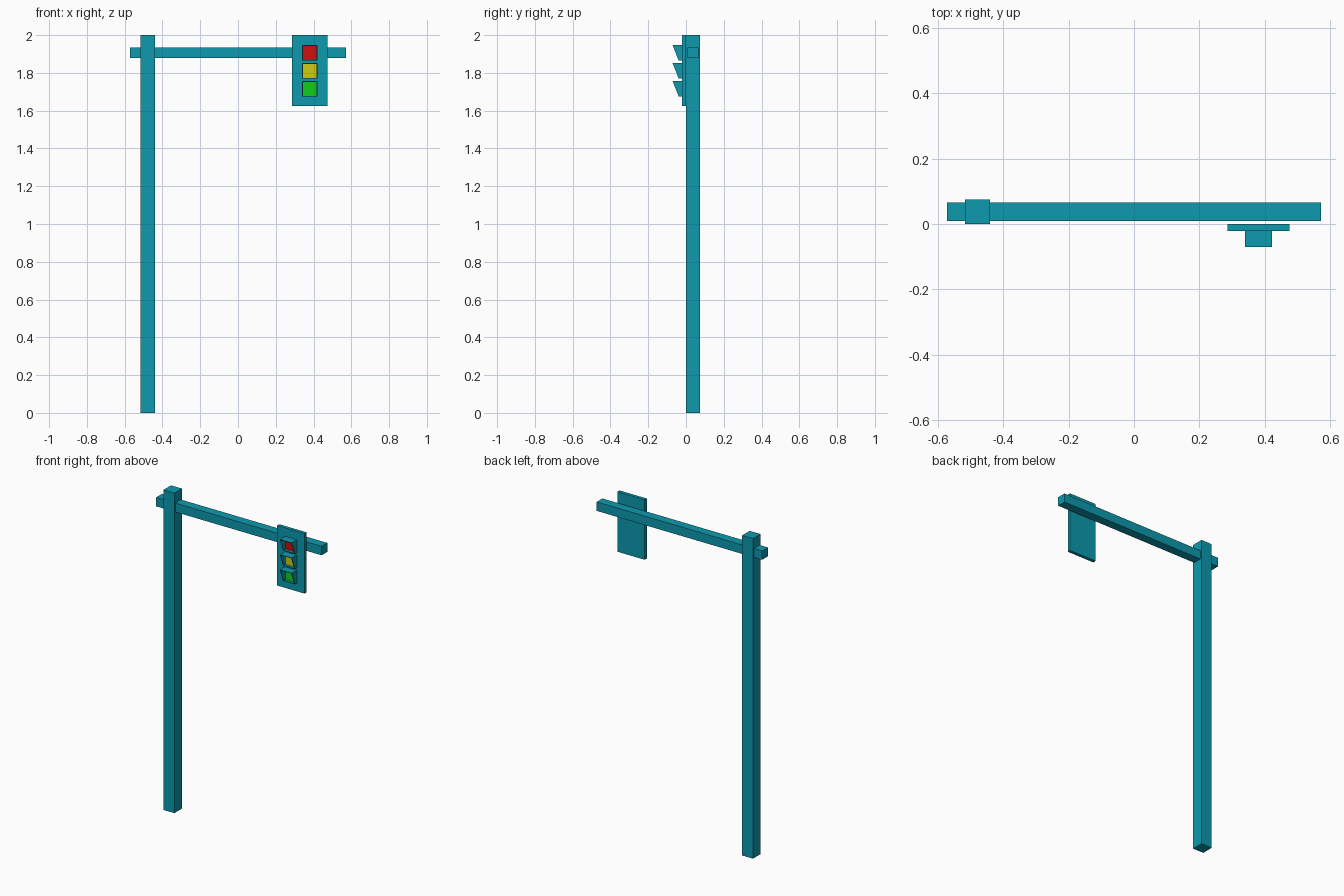
import bpy
import bmesh

cube = bpy.data.objects.get("Cube")
if cube:
    bpy.data.objects.remove(cube, do_unlink=True)


def material(name, rgb):
    m = bpy.data.materials.new(name)
    m.use_nodes = True
    m.diffuse_color = (*rgb, 1)
    m.node_tree.nodes["Principled BSDF"].inputs["Base Color"].default_value = (*rgb, 1)
    return m


teal = material("teal paint", (0.004, 0.32, 0.42))
lamp_colours = {
    "red": material("red lamp", (0.64, 0.004, 0.004)),
    "yellow": material("yellow lamp", (0.64, 0.6, 0.004)),
    "green": material("green lamp", (0.004, 0.64, 0.008)),
}


def finish(name, bm, *materials):
    bmesh.ops.recalc_face_normals(bm, faces=bm.faces)
    mesh = bpy.data.meshes.new(name)
    bm.to_mesh(mesh)
    bm.free()
    for m in materials:
        mesh.materials.append(m)
    obj = bpy.data.objects.new(name, mesh)
    bpy.context.collection.objects.link(obj)
    return obj


def box(name, low, high):
    bm = bmesh.new()
    bmesh.ops.create_cube(bm, size=1)
    for v in bm.verts:
        v.co = [h if c > 0 else l for c, l, h in zip(v.co, low, high)]
    return finish(name, bm, teal)


def hooded_lamp(name, x, z, lamp):
    """Wedge-shaped hood with a lamp sunk into its sloping front."""
    half, back, tip, foot = 0.041, -0.02, -0.071, -0.039
    bm = bmesh.new()
    profile = [(back, z - half), (foot, z - half), (tip, z + half), (back, z + half)]
    side = bm.faces.new([bm.verts.new((x - half, y, h)) for y, h in profile])
    new = bmesh.ops.extrude_face_region(bm, geom=[side])["geom"]
    for v in new:
        if isinstance(v, bmesh.types.BMVert):
            v.co.x = x + half
    bmesh.ops.recalc_face_normals(bm, faces=bm.faces)
    # Hollow out the sloping face down to the lamp
    front = min(bm.faces, key=lambda f: f.calc_center_median().y)
    bmesh.ops.inset_region(bm, faces=[front], thickness=0.006)
    pushed = bmesh.ops.extrude_discrete_faces(bm, faces=[front])["faces"][0]
    for v in pushed.verts:
        v.co.y = back - 0.002
    pushed.material_index = 1
    return finish(name, bm, teal, lamp)


# Support structure
box("post", (-0.516, 0, 0), (-0.44, 0.075, 2))
box("cross_arm", (-0.572, 0.009, 1.879), (0.572, 0.065, 1.935))
box("signal_panel", (0.286, -0.021, 1.625), (0.475, 0, 2))

# Three lamps, top to bottom
for i, (colour, mat) in enumerate(lamp_colours.items()):
    hooded_lamp(colour + "_lamp_hood", 0.38, 1.906 - i * 0.095, mat)
